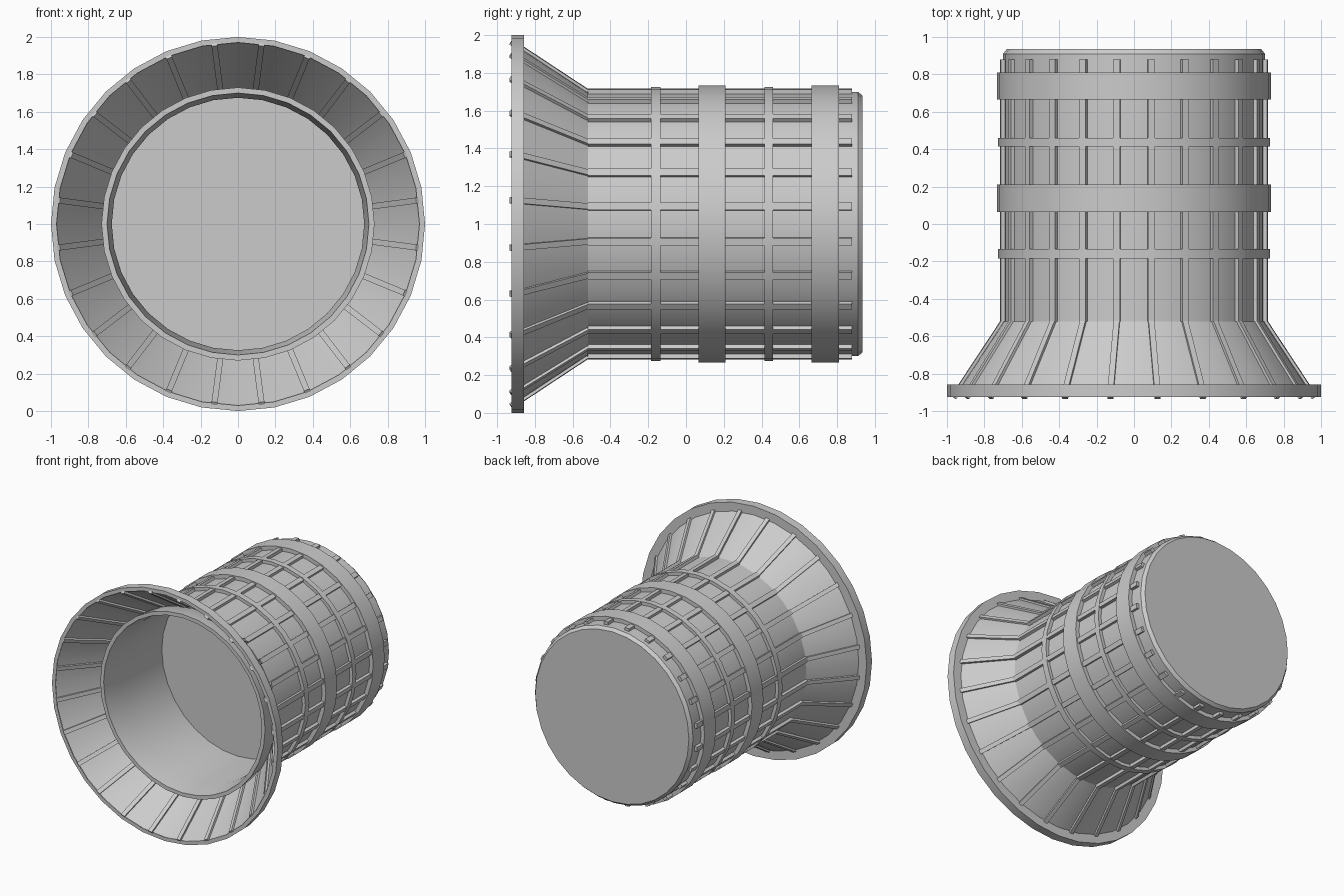
import bpy, bmesh, math

if "Cube" in bpy.data.objects:
    bpy.data.objects.remove(bpy.data.objects["Cube"])

SIDES = 32      # facets on every turned part
RIBS = 24       # ribs around the axis
CZ = 1.0        # height of the long axis (runs along y)

grey = bpy.data.materials.new("plain grey")
grey.diffuse_color = (0.6, 0.6, 0.6, 1)
grey.use_nodes = True
grey.node_tree.nodes["Principled BSDF"].inputs["Base Color"].default_value = grey.diffuse_color


def finish(bm, name, smooth):
    bmesh.ops.remove_doubles(bm, verts=bm.verts, dist=1e-5)
    bmesh.ops.recalc_face_normals(bm, faces=bm.faces)
    me = bpy.data.meshes.new(name)
    bm.to_mesh(me)
    bm.free()
    me.materials.append(grey)
    ob = bpy.data.objects.new(name, me)
    bpy.context.collection.objects.link(ob)
    if smooth:
        bpy.ops.object.select_all(action='DESELECT')
        ob.select_set(True)
        bpy.context.view_layer.objects.active = ob
        bpy.ops.object.shade_smooth_by_angle(angle=math.radians(25))
    return ob


def point(r, a, y, t=0.0):
    """Point at radius r, angle a from the top, shifted t sideways."""
    return (r * math.sin(a) + t * math.cos(a), y,
            CZ + r * math.cos(a) - t * math.sin(a))


def lathe(name, profile, closed=False):
    """Turn a (y, radius) profile around the long axis."""
    bm = bmesh.new()
    rows = [[bm.verts.new(point(r, 2 * math.pi * i / SIDES, y))
             for i in range(SIDES)] if r > 0 else [bm.verts.new((0, y, CZ))]
            for y, r in profile]
    pairs = list(zip(rows, rows[1:]))
    if closed:
        pairs.append((rows[-1], rows[0]))
    for a, b in pairs:
        for i in range(SIDES):
            j = (i + 1) % SIDES
            if len(a) == 1:
                bm.faces.new((a[0], b[i], b[j]))
            elif len(b) == 1:
                bm.faces.new((a[i], a[j], b[0]))
            else:
                bm.faces.new((a[i], a[j], b[j], b[i]))
    return finish(bm, name, True)


def rib_set(name, quad, width):
    """Bars with a (y, radius) side outline, repeated around the axis."""
    bm = bmesh.new()
    for k in range(RIBS):
        a = 2 * math.pi * (k + 0.5) / RIBS
        l, r = ([bm.verts.new(point(rad, a, y, s * width / 2))
                 for y, rad in quad] for s in (-1, 1))
        bm.faces.new(l)
        bm.faces.new(r[::-1])
        for i in range(4):
            j = (i + 1) % 4
            bm.faces.new((l[j], l[i], r[i], r[j]))
    return finish(bm, name, False)


# Hollow barrel: inner floor, bore, front collar, outer wall, chamfered back
lathe("barrel", [(0.0, 0), (0.0, 0.675), (-0.52, 0.675), (-0.70, 0.70),
                 (-0.70, 0.73), (-0.56, 0.72), (-0.52, 0.70),
                 (0.91, 0.70), (0.935, 0.68), (0.935, 0)])

# Thin flared skirt and its rim
lathe("flare", [(-0.92, 0.972), (-0.52, 0.705)])
lathe("rim", [(-0.925, 0.97), (-0.925, 1.0), (-0.857, 1.0), (-0.857, 0.93)])

# Raised bands around the barrel: (start, end, radius)
for n, (y0, y1, r) in enumerate([(-0.185, -0.135, 0.726), (0.065, 0.21, 0.732),
                                 (0.415, 0.46, 0.726), (0.665, 0.81, 0.732)]):
    lathe(f"band_{n + 1}", [(y0, 0.69), (y0, r), (y1, r), (y1, 0.69)], True)

# Straight ribs on the barrel, slanted ribs on the flare
rib_set("barrel_ribs", [(-0.52, 0.68), (-0.52, 0.72),
                        (0.88, 0.72), (0.88, 0.68)], 0.038)
rib_set("flare_ribs", [(-0.935, 0.960), (-0.918, 0.985),
                       (-0.515, 0.717), (-0.532, 0.692)], 0.032)
